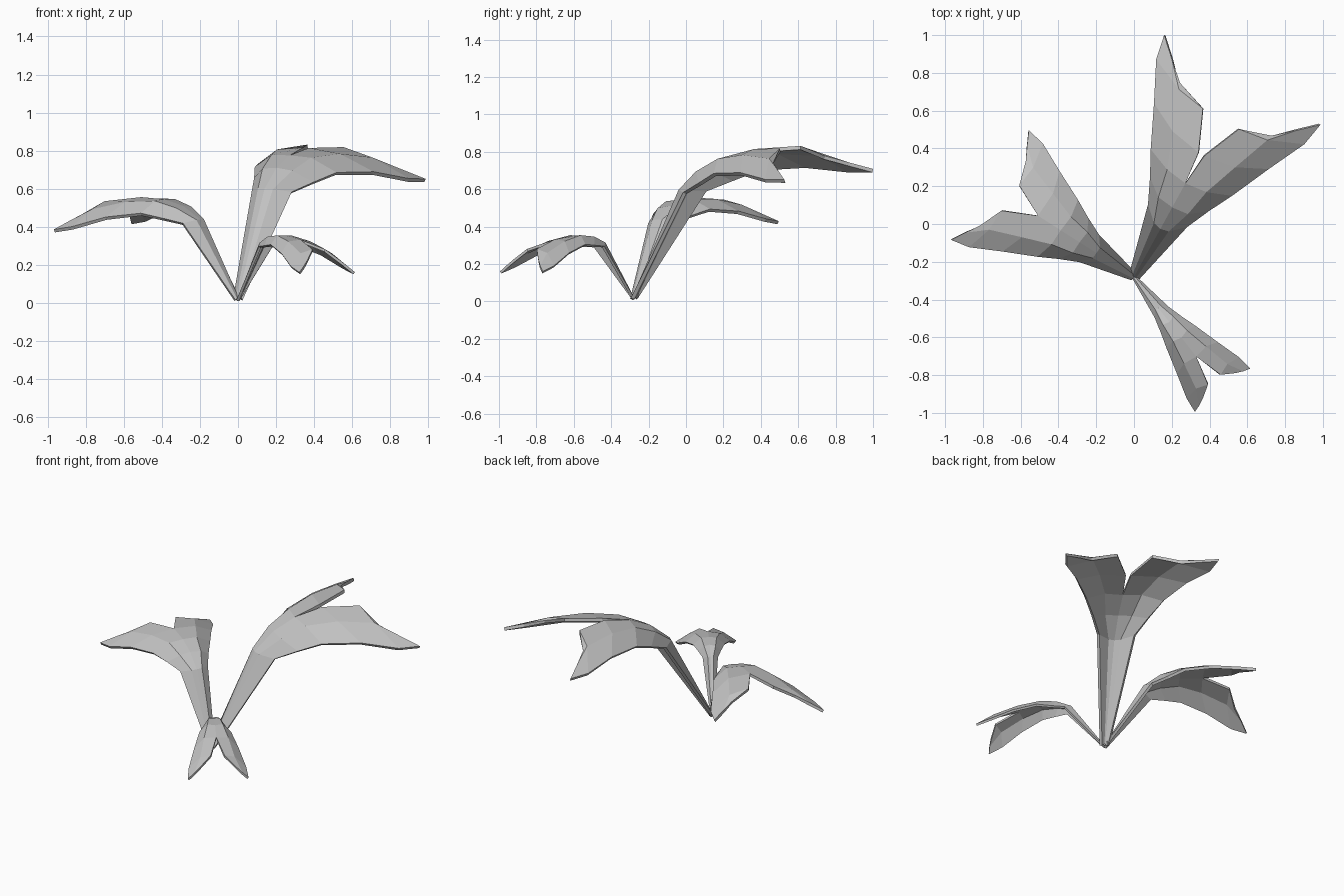
import bpy
import bmesh
import math
from mathutils import Matrix, Vector

cube = bpy.data.objects.get("Cube")
if cube:
    bpy.data.objects.remove(cube, do_unlink=True)

# One plain grey for every leaf
grey = bpy.data.materials.new("leaf_grey")
grey.use_nodes = True
grey.diffuse_color = (0.54, 0.54, 0.54, 1)
grey.node_tree.nodes["Principled BSDF"].inputs["Base Color"].default_value = grey.diffuse_color


def half_leaf(slit):
    """Rows from stalk to tip, each inner / shoulder / outer
    as (distance along leaf, sideways, height)."""
    return [
        [(0, 0, .03), (0, .012, .03), (0, .03, .02)],
        [(.29, 0, .6), (.3, .045, .6), (.37, .12, .59)],
        [(.42, 0, .71), (.43, .09, .7), (.5, .18, .645)],
        [(.565, 0, .775), (.58, .12, .77), (.63, .248, .7)],
        [(.741, slit, .815), (.77, .19, .795), (.85, .35, .71)],
        [(.955, .11, .825), (.98, .27, .78), (1.058, .452, .68)],
        [(1.012, .28, .76), (1.1, .38, .72), (1.19, .477, .68)],
    ]


def make_leaf(name, angle, length, width, height, droop, roll, skew, reach, slit, thickness):
    """Scale the shared leaf, bend it down, tilt it and turn it into place.
    Reach slides the inner points towards the tip, so the fork starts later."""
    turn = Matrix.Rotation(math.radians(angle), 3, "Z")
    root = Vector((0, -0.28, 0))
    slide = (reach, (1 + reach) / 2, 1)
    bm = bmesh.new()
    for side in (1, -1):
        grid = []
        for row in half_leaf(slit):
            verts = []
            for (along, across, up), factor in zip(row, slide):
                t = side * across * width
                u = along * factor * length + skew * t
                z = up * height - droop * u + roll * t
                verts.append(bm.verts.new(turn @ Vector((u, t, z)) + root))
            grid.append(verts)
        for near, far in zip(grid, grid[1:]):
            for c in range(len(near) - 1):
                loop = [near[c], near[c + 1], far[c + 1], far[c]]
                bm.faces.new(loop[::-1] if side == 1 else loop)
    # Join the halves along the midrib; the lobes stay split
    bmesh.ops.remove_doubles(bm, verts=bm.verts, dist=0.0005)
    mesh = bpy.data.meshes.new(name)
    bm.to_mesh(mesh)
    bm.free()
    mesh.materials.append(grey)
    leaf = bpy.data.objects.new(name, mesh)
    bpy.context.collection.objects.link(leaf)
    solid = leaf.modifiers.new("thickness", "SOLIDIFY")
    solid.thickness = thickness
    solid.offset = -1


make_leaf("large_back_leaf", 61.2, 1, 1, 1, 0, .06, .018, 1, .018, .02)
make_leaf("medium_right_leaf", 147.5, .76, .745, .785, .14, -.055, .05, 1.07, 0, .018)
make_leaf("small_front_leaf", -52, .64, .39, .65, .37, 0, 0, 1.13, 0, .014)
